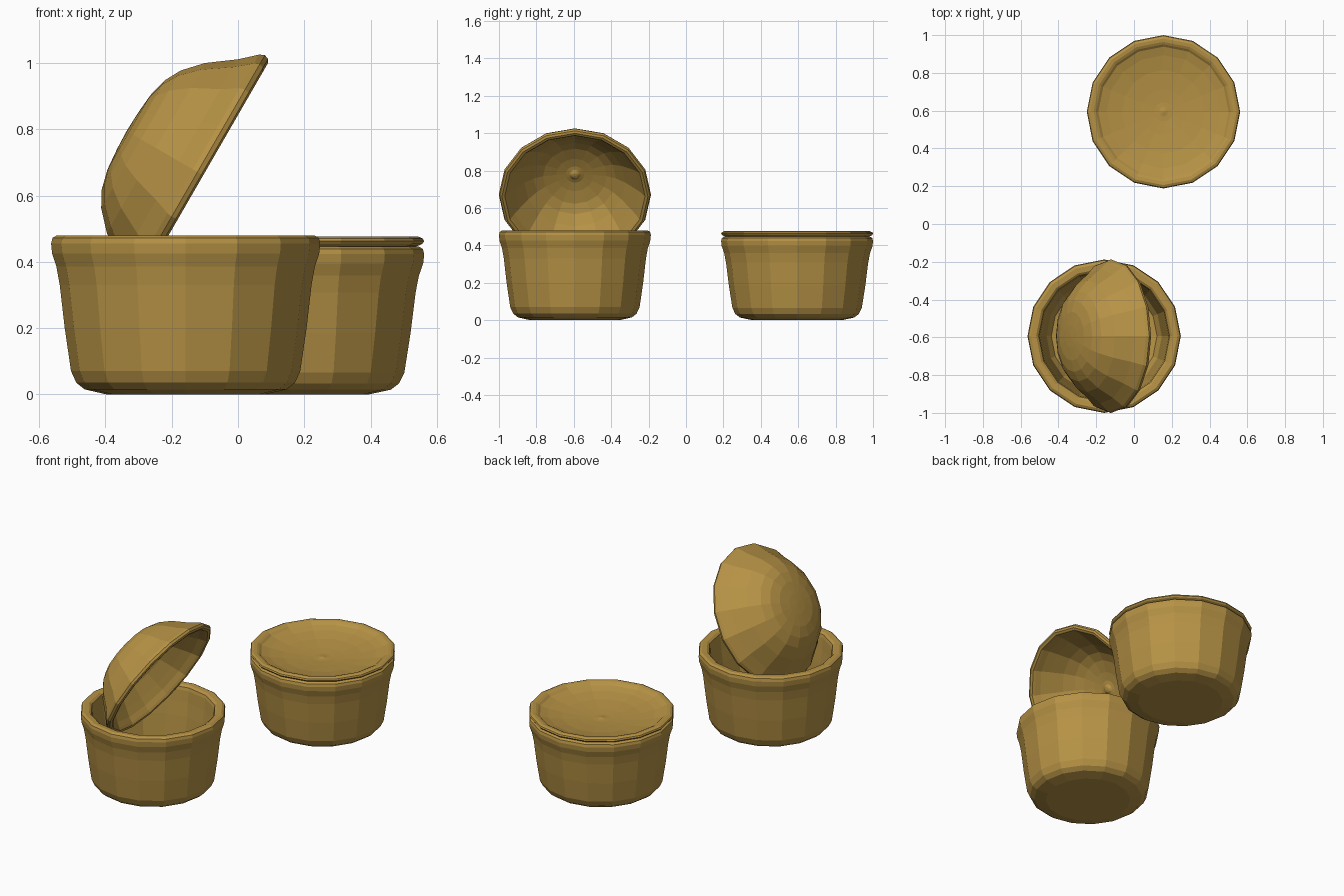
import bpy, bmesh, math

SIDES = 16
wood = bpy.data.materials.new("warm tan")
wood.diffuse_color = (0.47, 0.29, 0.06, 1)


def lathe(name, profile, loc, tilt=0.0, zscale=1.0):
    """Turn an (r, z) profile that starts and ends on the axis into a solid."""
    bm = bmesh.new()
    rings = []
    for r, z in profile:
        if r == 0:
            rings.append([bm.verts.new((0, 0, z * zscale))] * SIDES)
        else:
            rings.append([bm.verts.new((r * math.cos(2 * math.pi * i / SIDES),
                                        r * math.sin(2 * math.pi * i / SIDES),
                                        z * zscale)) for i in range(SIDES)])
    for a, b in zip(rings, rings[1:]):
        for i in range(SIDES):
            j = (i + 1) % SIDES
            bm.faces.new(list(dict.fromkeys((a[i], a[j], b[j], b[i]))))
    bmesh.ops.recalc_face_normals(bm, faces=bm.faces)
    mesh = bpy.data.meshes.new(name)
    bm.to_mesh(mesh)
    bm.free()
    mesh.materials.append(wood)
    ob = bpy.data.objects.new(name, mesh)
    ob.location = loc
    ob.rotation_euler = (0, tilt, 0)
    bpy.context.collection.objects.link(ob)
    return ob


# Pot: outer wall up, rounded rim, inner wall down to the floor
pot = [(0, 0), (0.24, 0), (0.305, 0.015), (0.33, 0.035), (0.346, 0.07), (0.365, 0.2),
       (0.38, 0.33), (0.39, 0.385), (0.403, 0.425), (0.406, 0.455), (0.402, 0.472),
       (0.388, 0.48), (0.36, 0.478), (0.347, 0.468), (0.342, 0.45), (0.335, 0.38),
       (0.325, 0.3), (0.305, 0.1), (0.28, 0.06), (0.2, 0.045), (0, 0.045)]

# Deep lid: domed outside, rolled edge, hollow inside with a small centre knob
dome_lid = [(0, 0.267), (0.06, 0.265), (0.13, 0.259), (0.19, 0.244), (0.24, 0.217),
            (0.296, 0.165), (0.355, 0.085), (0.385, 0.052), (0.4, 0.036), (0.407, 0.02),
            (0.402, 0.006), (0.39, 0), (0.375, 0.003), (0.366, 0.016), (0.35, 0.045),
            (0.32, 0.085), (0.27, 0.148), (0.22, 0.193), (0.17, 0.217), (0.1, 0.231),
            (0.05, 0.235), (0.03, 0.232), (0.015, 0.222), (0, 0.22)]

# Shallow closed lid: dished top with a thin rim, underside hidden in the pot
flat_lid = [(0, 0.385), (0.2, 0.39), (0.3, 0.415), (0.34, 0.443), (0.385, 0.447),
            (0.4, 0.454), (0.406, 0.462), (0.402, 0.47), (0.388, 0.476), (0.37, 0.474),
            (0.357, 0.468), (0.345, 0.458), (0.3, 0.445), (0.22, 0.431), (0.12, 0.422),
            (0.05, 0.418), (0.025, 0.419), (0, 0.424)]

lathe("open_pot", pot, (-0.158, -0.594, 0))
lathe("tilted_lid", dome_lid, (-0.105, -0.594, 0.661), tilt=math.radians(-60))
lathe("closed_pot", pot, (0.156, 0.594, 0), zscale=0.93)
lathe("closed_lid", flat_lid, (0.156, 0.594, 0))
